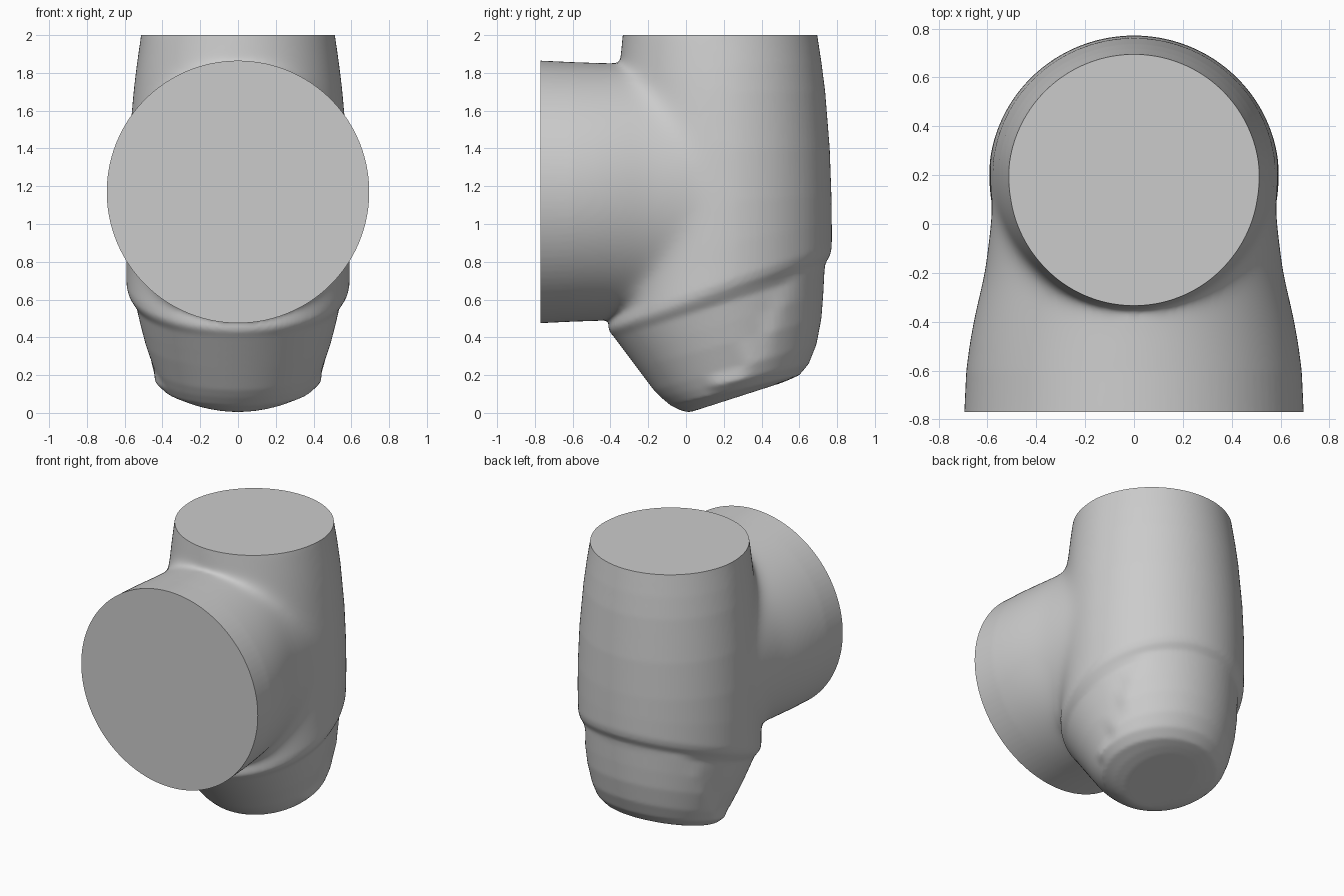
import bpy, bmesh, math

cube = bpy.data.objects.get("Cube")
if cube:
    bpy.data.objects.remove(cube)

SIDES = 96


def clamp(v):
    return max(0.0, min(1.0, v))


def smooth(v):
    v = clamp(v)
    return v * v * (3 - 2 * v)


def loft(bm, rings):
    """Closed skin over a list of rings of coordinates."""
    loops = [[bm.verts.new(p) for p in ring] for ring in rings]
    for a, b in zip(loops, loops[1:]):
        for i in range(SIDES):
            j = (i + 1) % SIDES
            bm.faces.new((a[i], a[j], b[j], b[i]))
    bm.faces.new(loops[0])
    bm.faces.new(loops[-1])


def body_ring(yf, zf, yb, zb, w, crease):
    """Tilted ellipse from a front point to a back point, cheeks inset ahead of the crease."""
    ring = []
    for i in range(SIDES):
        a = 2 * math.pi * i / SIDES
        t = (1 - math.cos(a)) / 2
        inset = 0.025 * smooth((crease - t) / 0.12) if crease else 0
        ring.append((math.sin(a) * (w - inset), yf + t * (yb - yf), zf + t * (zb - zf)))
    return ring


def port_ring(y, w, h):
    return [(w * math.cos(2 * math.pi * i / SIDES), y, 1.17 + h * math.sin(2 * math.pi * i / SIDES))
            for i in range(SIDES)]


def evaluated(obj):
    return bpy.data.meshes.new_from_object(obj.evaluated_get(bpy.context.evaluated_depsgraph_get()))


# Upright body with tilted collar and rounded foot: front y, z, back y, z, half width, crease
body = [
    (-.325, 2.1, .68, 2.1, .505, 0),
    (-.335, 2.0, .695, 2.0, .515, 0),
    (-.35, 1.85, .718, 1.85, .537, 0),
    (-.36, 1.7, .737, 1.7, .555, 0),
    (-.375, 1.4, .761, 1.4, .58, 0),
    (-.385, 1.1, .77, 1.15, .592, 0),
    (-.40, .8, .772, 1.0, .595, 0),
    (-.407, .50, .772, .88, .592, 0),
    (-.412, .45, .765, .84, .583, 0),
    (-.405, .43, .738, .79, .565, 0),
    (-.38, .40, .733, .75, .565, .9),
    (-.32, .32, .727, .63, .542, .82),
    (-.26, .24, .717, .50, .515, .76),
    (-.17, .12, .69, .36, .47, .62),
    (-.13, .08, .65, .26, .44, .4),
    (-.08, .038, .60, .20, .385, 0),
    (-.02, .01, .55, .177, .30, 0),
    (.02, .003, .50, .157, .23, 0),
]
# Front port, narrowing into the body
port = [(-.87, .70, .70), (-.77, .695, .695), (-.6, .687, .687), (-.45, .67, .682),
        (-.32, .642, .68), (-.2, .612, .68), (0, .588, .675), (.2, .56, .6), (.4, .4, .4)]

mesh = bpy.data.meshes.new("pipe_joint")
bm = bmesh.new()
loft(bm, [body_ring(*r) for r in body])
loft(bm, [port_ring(*r) for r in port])
bmesh.ops.recalc_face_normals(bm, faces=bm.faces)
bm.to_mesh(mesh)
bm.free()
joint = bpy.data.objects.new("pipe_joint", mesh)
bpy.context.collection.objects.link(joint)

# Fuse both volumes into one skin
fuse = joint.modifiers.new("fuse", 'REMESH')
fuse.mode = 'VOXEL'
fuse.voxel_size = 0.0125
joint.data = evaluated(joint)
joint.modifiers.clear()

# Soft fillet where the port meets the body, above the collar
group = joint.vertex_groups.new(name="fillet")
for v in joint.data.vertices:
    x, y, z = v.co
    above = clamp((z - 0.63 - 0.318 * y) / 0.1)
    along = smooth((y + 0.62) / 0.2) * smooth((0.3 - y) / 0.2)
    side = min(1.0, 0.06 + (abs(x) / 0.4) ** 2)
    weight = above * along * side
    if weight > 0:
        group.add([v.index], weight, 'REPLACE')
polish = joint.modifiers.new("polish", 'SMOOTH')
polish.factor, polish.iterations = 0.5, 6
fillet = joint.modifiers.new("fillet", 'SMOOTH')
fillet.factor, fillet.iterations = 0.5, 220
fillet.vertex_group = "fillet"
joint.data = evaluated(joint)
joint.modifiers.clear()
joint.vertex_groups.clear()

# Trim the two open ends to crisp flat caps
bm = bmesh.new()
bm.from_mesh(joint.data)
for co, no in (((0, 0, 2), (0, 0, 1)), ((0, -.77, 0), (0, -1, 0))):
    bmesh.ops.bisect_plane(bm, geom=bm.verts[:] + bm.edges[:] + bm.faces[:], dist=1e-5,
                           plane_co=co, plane_no=no, clear_outer=True)
    rim = [e for e in bm.edges if e.is_boundary]
    bmesh.ops.holes_fill(bm, edges=rim, sides=0)
bmesh.ops.recalc_face_normals(bm, faces=bm.faces)
bm.to_mesh(joint.data)
bm.free()

# Single grey finish
grey = bpy.data.materials.new("plain_grey")
grey.use_nodes = True
grey.diffuse_color = (0.6, 0.6, 0.6, 1)
grey.node_tree.nodes["Principled BSDF"].inputs["Base Color"].default_value = (0.6, 0.6, 0.6, 1)
joint.data.materials.clear()
joint.data.materials.append(grey)

bpy.ops.object.select_all(action='DESELECT')
joint.select_set(True)
bpy.context.view_layer.objects.active = joint
bpy.ops.object.shade_smooth_by_angle(angle=math.radians(40))
